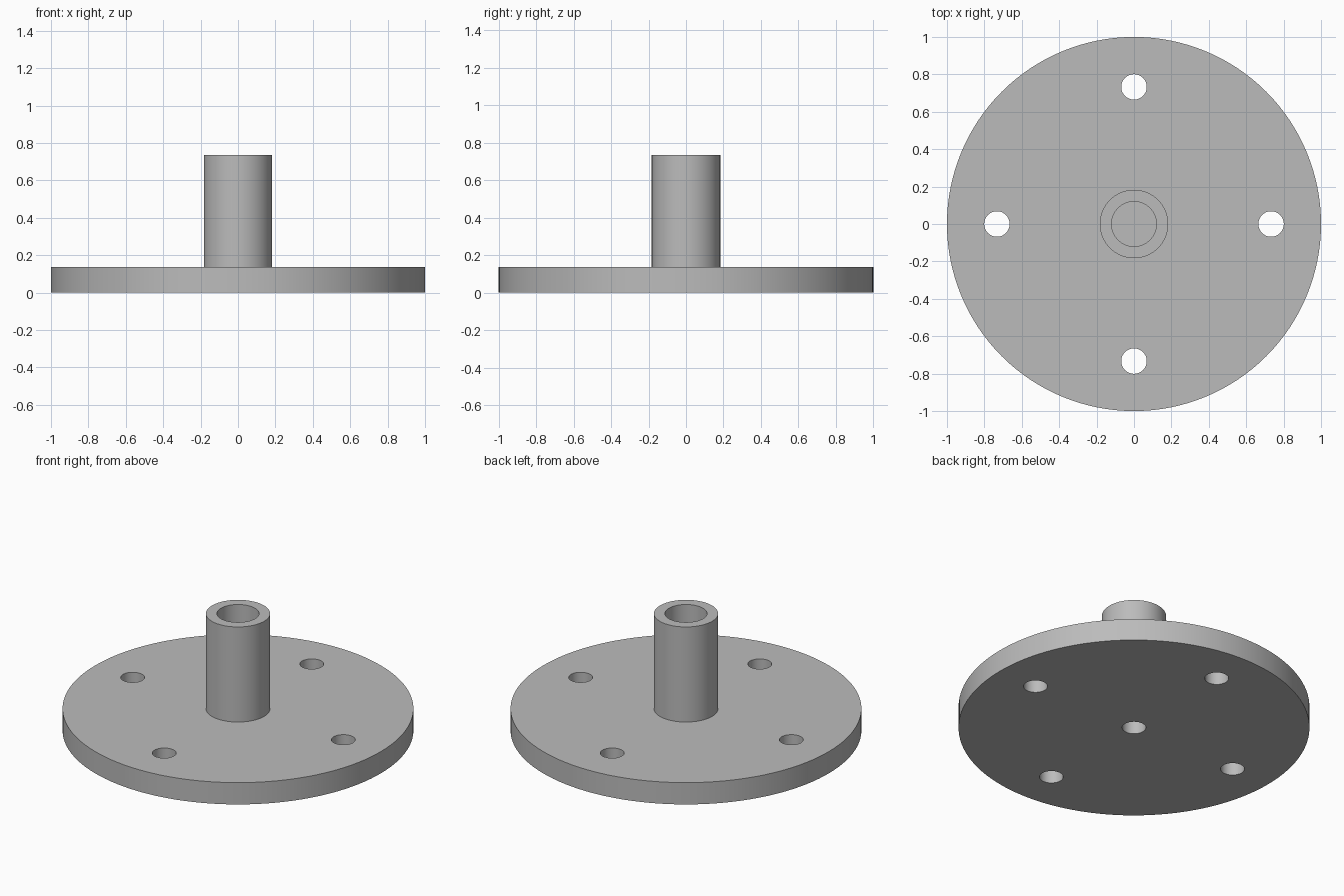
import bpy
import math

cube = bpy.data.objects.get("Cube")
if cube:
    bpy.data.objects.remove(cube, do_unlink=True)

PLATE_TOP = 0.137
HUB_TOP = 0.735
BORE_FLOOR = 0.18
HOLE_RADIUS = 0.068
BOLT_CIRCLE = 0.733

grey = bpy.data.materials.new("plain_grey")
grey.use_nodes = True
colour = (0.5, 0.5, 0.5, 1)
grey.diffuse_color = colour
grey.node_tree.nodes["Principled BSDF"].inputs["Base Color"].default_value = colour


def cylinder(name, radius, bottom, top, x=0, y=0, sides=64):
    bpy.ops.mesh.primitive_cylinder_add(
        vertices=sides, radius=radius, depth=top - bottom,
        location=(x, y, (bottom + top) / 2))
    obj = bpy.context.object
    obj.name = name
    obj.data.materials.append(grey)
    return obj


def cut(target, cutter):
    cutter.hide_render = True
    mod = target.modifiers.new("hole", 'BOOLEAN')
    mod.operation = 'DIFFERENCE'
    mod.solver = 'EXACT'
    mod.object = cutter
    bpy.ops.object.select_all(action='DESELECT')
    target.select_set(True)
    bpy.context.view_layer.objects.active = target
    bpy.ops.object.modifier_apply(modifier=mod.name)
    bpy.data.objects.remove(cutter, do_unlink=True)


# Round base plate with a centre hole and four bolt holes
plate = cylinder("base_plate", 1, 0, PLATE_TOP, sides=128)
spots = [(0, 0)]
for i in range(4):
    angle = i * math.pi / 2
    spots.append((BOLT_CIRCLE * math.cos(angle), BOLT_CIRCLE * math.sin(angle)))
for x, y in spots:
    cut(plate, cylinder("drill", HOLE_RADIUS, -0.1, PLATE_TOP + 0.1, x, y, 48))

# Upright hub with a blind bore from the top
hub = cylinder("hub", 0.183, PLATE_TOP, HUB_TOP)
cut(hub, cylinder("bore", 0.12, BORE_FLOOR, HUB_TOP + 0.1))

# Smooth round walls, sharp rims
for obj in (plate, hub):
    bpy.ops.object.select_all(action='DESELECT')
    obj.select_set(True)
    bpy.context.view_layer.objects.active = obj
    bpy.ops.object.shade_smooth_by_angle(angle=math.radians(30))
